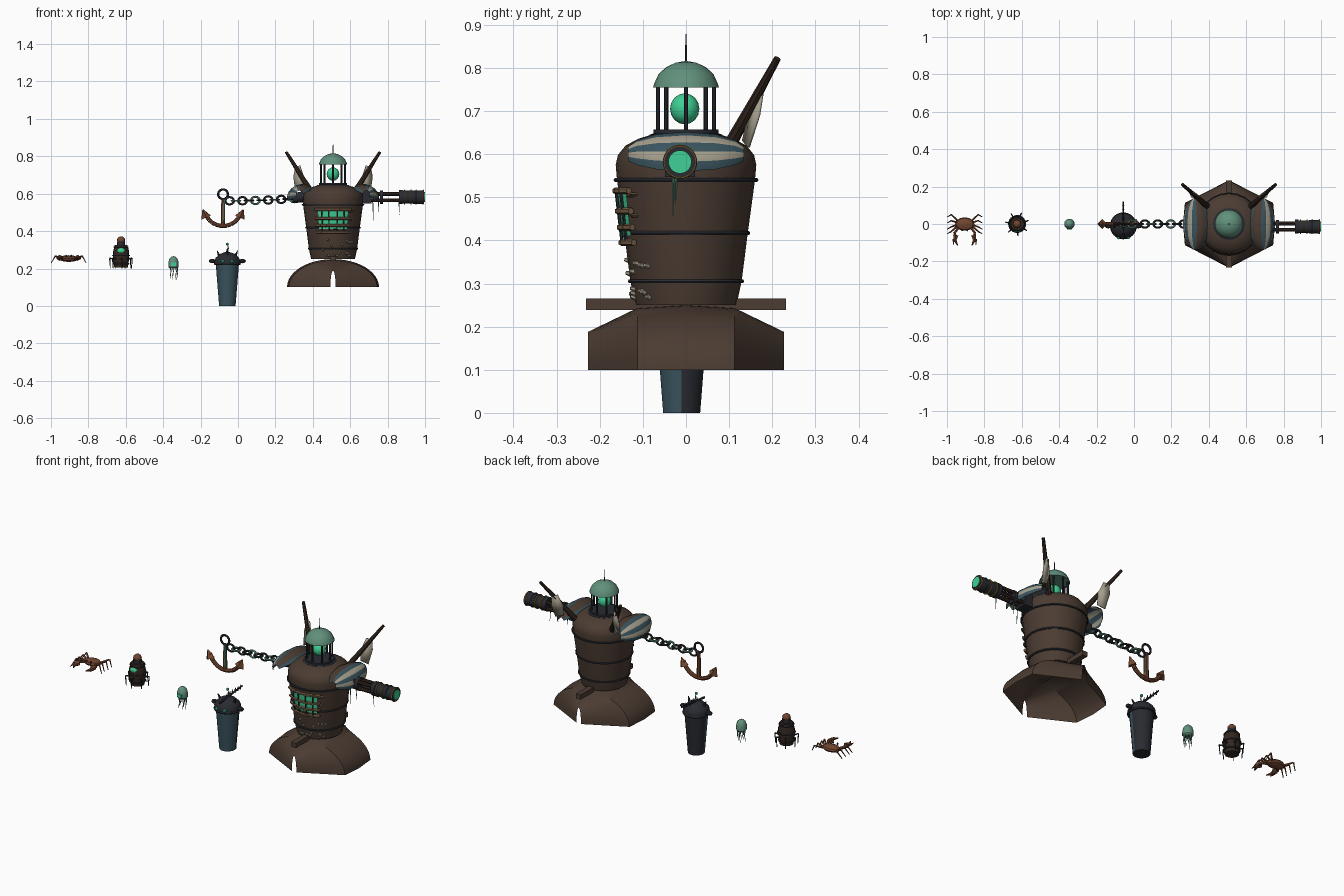
import bpy, bmesh, random
from math import sin, cos, pi, radians
from mathutils import Vector, Matrix

cube = bpy.data.objects.get("Cube")
if cube:
    bpy.data.objects.remove(cube, do_unlink=True)
random.seed(4)
made = []
V = Vector


def material(name, r, g, b):
    m = bpy.data.materials.new(name)
    m.use_nodes = True
    m.diffuse_color = (r, g, b, 1)
    m.node_tree.nodes["Principled BSDF"].inputs["Base Color"].default_value = (r, g, b, 1)
    return m


wood = material("brown wood", .071, .045, .032)
dark_wood = material("dark wood", .034, .02, .014)
metal = material("dark iron", .022, .024, .031)
copper = material("green copper", .12, .28, .2)
glow = material("glowing green", .05, .63, .3)
cream = material("faded cream", .37, .34, .26)
blue = material("sea blue", .042, .088, .112)
rust = material("rust", .17, .06, .029)
gold = material("old brass", .22, .127, .021)
tan = material("pale wood", .18, .112, .062)


def add(name, bm, *mats):
    bmesh.ops.recalc_face_normals(bm, faces=bm.faces)
    me = bpy.data.meshes.new(name)
    bm.to_mesh(me)
    bm.free()
    for m in mats:
        me.materials.append(m)
    ob = bpy.data.objects.new(name, me)
    bpy.context.collection.objects.link(ob)
    made.append(ob)
    return ob


def path(name, pts, r0, r1, mat, n=8):
    """Tapering rod through the given points."""
    bm = bmesh.new()
    k = len(pts) - 1
    for i in range(k):
        a, b = V(pts[i]), V(pts[i + 1])
        m = Matrix.Translation((a + b) / 2) @ (b - a).to_track_quat('Z', 'Y').to_matrix().to_4x4()
        bmesh.ops.create_cone(bm, cap_ends=True, segments=n, depth=(b - a).length, matrix=m,
                              radius1=r0 + (r1 - r0) * i / k, radius2=r0 + (r1 - r0) * (i + 1) / k)
    return add(name, bm, mat)


def ball(name, c, size, mat, n=16):
    bm = bmesh.new()
    bmesh.ops.create_uvsphere(bm, u_segments=n, v_segments=n // 2, radius=1,
                              matrix=Matrix.Translation(c) @ Matrix.Diagonal((*size, 1)))
    return add(name, bm, mat)


def box(name, c, size, mat):
    bm = bmesh.new()
    bmesh.ops.create_cube(bm, size=1, matrix=Matrix.Translation(c) @ Matrix.Diagonal((*size, 1)))
    return add(name, bm, mat)


def skin(rows, closed):
    """Bridge equal rows of points with quads."""
    bm = bmesh.new()
    rows = [[bm.verts.new(p) for p in row] for row in rows]
    for a, b in zip(rows, rows[1:]):
        n = len(a)
        for i in range(n if closed else n - 1):
            j = (i + 1) % n
            bm.faces.new((a[i], a[j], b[j], b[i]))
    return bm


def lathe(name, c, prof, mat, n=24):
    rows = [[(c[0] + r * cos(2 * pi * i / n), c[1] + r * sin(2 * pi * i / n), c[2] + z)
             for i in range(n)] for r, z in prof]
    bm = skin(rows, True)
    bmesh.ops.holes_fill(bm, edges=[e for e in bm.edges if e.is_boundary], sides=n)
    bmesh.ops.remove_doubles(bm, verts=bm.verts, dist=1e-5)
    return add(name, bm, mat)


def ring(name, c, R, r, mat, axis='Z', n=24, stretch=1):
    rot = {'Z': Matrix(), 'X': Matrix.Rotation(pi / 2, 4, 'Y'), 'Y': Matrix.Rotation(pi / 2, 4, 'X')}[axis]
    rows = [[Matrix.Translation(c) @ rot @ V(((R + r * cos(2 * pi * j / 6)) * cos(2 * pi * i / n) * (1 if axis == 'X' else stretch),
             (R + r * cos(2 * pi * j / 6)) * sin(2 * pi * i / n), r * sin(2 * pi * j / 6)))
             for j in range(6)] for i in list(range(n)) + [0]]
    bm = skin(rows, True)
    bmesh.ops.remove_doubles(bm, verts=bm.verts, dist=1e-5)
    return add(name, bm, mat)


def hull(name, m, sections, n, mats, rule):
    """Upturned boat: half-ellipse sections (y, half width, height)."""
    bm = skin([[m @ V((w * cos(pi * i / n), y, h * sin(pi * i / n))) for i in range(n + 1)]
               for y, w, h in sections], False)
    for k, f in enumerate(bm.faces):
        f.material_index = rule[k % n]
    return add(name, bm, *mats)


X = .508
# Upturned boat base with keel beam
hull("boat_base", Matrix.Translation((X, 0, .1)),
     [(-.227, .014, .088), (-.113, .236, .143), (0, .246, .15), (.113, .236, .143), (.227, .014, .088)],
     24, [wood], [0] * 24)
box("keel_beam", (X, 0, .252), (.03, .464, .026), wood)

# Barrel body and hoops
lathe("barrel_body", (X, 0, 0), [(.117, .25), (.129, .305), (.143, .415), (.16, .54), (.163, .575),
      (.158, .598), (.14, .62), (.11, .636), (.08, .645)], wood)
for z, r in ((.305, .13), (.417, .144), (.54, .163)):
    ring("barrel_hoop", (X, 0, z), r, .005, metal)

# Glowing mouth with slats and bars
def front(deg, r, z):
    return (X + r * sin(radians(deg)), -r * cos(radians(deg)), z)


add("mouth_glow", skin([[front(d, .148 + (z - .41) * .12, z) for d in range(-30, 31, 10)] for z in (.41, .51)], False), glow)
for z in (.395, .43, .468, .515):
    path("mouth_slat", [front(d, .151 + (z - .41) * .12, z) for d in range(-36, 37, 12)], .008, .008, tan, 6)
for d in (-22, -8, 8, 22):
    path("mouth_bar", [front(d, .15, .4), front(d, .163, .51)], .004, .004, metal, 6)

# Barnacles and shelf fungus
for i in range(16):
    d, z = random.uniform(-30, 55), random.uniform(.258, .36)
    r = .117 + (z - .25) * .17
    path("barnacle", [front(d, r - .004, z), front(d, r + .011, z + .003)], .008, .004, cream, 6)
for i in range(6):
    d, z = random.uniform(-45, 45), random.uniform(.36, .53)
    ball("shelf_fungus", front(d, .14 + (z - .415) * .13, z), (.014, .014, .005), tan, 8)

# Lantern head
lathe("lantern_base", (X, 0, 0), [(.085, .636), (.085, .645), (.075, .648), (.075, .657)], metal)
for i in range(8):
    a = pi * i / 4 + pi / 2
    p = (X + .065 * cos(a), .065 * sin(a))
    path("lantern_post", [(*p, .65), (*p, .76)], .005, .005, metal)
lathe("lantern_dome", (X, 0, .755), [(.076, 0), (.074, .008), (.064, .03), (.046, .047), (.024, .057), (.001, .061)], copper)
path("lantern_spire", [(X, 0, .81), (X, 0, .878)], .003, .001, metal, 6)
ball("lantern_light", (X, -.003, .705), (.034, .034, .036), glow)

# Mirrored boat shoulders, masts and torn sails
for s, side in ((1, "left"), (-1, "right")):
    flip = Matrix.Translation((X, 0, 0)) @ Matrix.Diagonal((s, 1, 1, 1))
    hull(side + "_shoulder", flip @ Matrix.Translation((.175, 0, .592)) @ Matrix.Rotation(radians(25), 4, 'Y'),
         [(-.135, .018, .026), (-.115, .04, .04), (-.07, .064, .052), (0, .075, .057),
          (.07, .064, .052), (.115, .04, .04), (.135, .018, .026)],
         8, [blue, cream, wood], [0, 1, 0, 1, 0, 2, 2, 0])
    path(side + "_mast", [flip @ V((.11, .09, .6)), flip @ V((.25, .212, .822))], .016, .008, dark_wood)
    bm = bmesh.new()
    bm.faces.new([bm.verts.new(flip @ V(p)) for p in
                  ((.175, .165, .75), (.2, .18, .74), (.21, .172, .69), (.2, .148, .615), (.16, .135, .63), (.155, .148, .69))])
    sail = add(side + "_sail", bm, cream)
    sail.modifiers.new("cloth", 'SOLIDIFY').thickness = .006

# Cannon arm
Y, Z = -.014, .582
box("cannon_mount", (.69, Y, Z), (.05, .07, .07), metal)
for i in range(4):
    a = pi / 4 + pi * i / 2
    p = (Y + .024 * cos(a), Z + .024 * sin(a))
    path("cannon_tube", [(.68, *p), (.9, *p)], .01, .01, dark_wood)
for x0, x1, r, m in ((.76, .775, .036, metal), (.86, .88, .038, metal), (.88, .935, .034, metal),
                     (.935, .995, .036, metal), (.995, .999, .027, glow)):
    path("cannon_section", [(x0, Y, Z), (x1, Y, Z)], r, r, m, 20)
for x, m in ((.89, gold), (.925, gold), (.99, gold), (.952, metal)):
    ring("cannon_band", (x, Y, Z), .036, .004, m, 'X')
for x, y, drop in ((.72, -.03, .1), (.75, -.022, .06), (.86, -.025, .07)):
    path("hanging_weed", [(x, y, .555), (x + .004, y, .555 - drop)], .003, .001, copper, 5)

# Chain arm and anchor
path("chain_socket", [(.29, 0, .575), (.36, 0, .585)], .026, .03, metal, 12)
for i in range(11):
    x = -.045 + i * .0345
    ring("chain_link", (x, 0, .562 + .012 * (i / 10) ** 2), .02, .0055, copper if i % 3 == 1 else metal,
         'Y' if i % 2 == 0 else 'Z', 12, 1.15)
AX = -.08
ring("anchor_ring", (AX, 0, .597), .026, .006, metal, 'Y')
path("anchor_shank", [(AX, 0, .575), (AX, 0, .43)], .009, .012, rust)
path("anchor_growth", [(AX + .006, -.008, .57), (AX + .004, -.009, .45)], .005, .006, copper, 6)
path("anchor_arms", [(AX + .1 * sin(radians(d)), 0, .527 - .1 * cos(radians(d))) for d in range(-72, 73, 12)], .011, .011, rust)
for s in (-1, 1):
    path("anchor_fluke", [(AX + s * .09, 0, .472), (AX + s * .108, 0, .515)], .028, .003, rust, 4)

# Bin creature
B = V((-.057, -.01, 0))
can = lathe("bin_body", B, [(.044, 0), (.062, .225)], metal, 14)
can.data.materials.append(blue)
for f in can.data.polygons:
    f.material_index = int(f.normal.y < -.2)
lathe("bin_lid", B, [(.068, .222), (.07, .24), (.062, .258), (.04, .278), (.012, .288)], metal, 14)
ring("bin_rim", B + V((0, 0, .225)), .066, .006, metal)
for s in (-1, 1):
    ball("bin_fin", B + V((s * .08, 0, .24)), (.02, .014, .012), metal, 8)
    path("bin_horn", [B + V((s * .04, 0, .26)), B + V((s * .055, -.01, .295))], .01, .002, metal, 6)
    ball("bin_eye", B + V((s * .025, -.062, .238)), (.01, .01, .01), glow, 8)
path("bin_spine", [B + V((0, -.07, .28)), B + V((0, .13, .3))], .007, .004, metal, 6)
for i in range(6):
    y = -.01 + i * .024
    path("bin_spine_tooth", [B + V((0, y, .288)), B + V((0, y + .008, .312))], .007, .001, metal, 4)
path("bin_feeler", [B + V((0, 0, .28)), B + V((.006, 0, .31)), B + V((0, 0, .328))], .003, .002, copper, 6)
ball("bin_feeler_light", B + V((0, 0, .33)), (.008, .008, .008), glow, 8)

# Jellyfish
J = V((-.345, 0, 0))
lathe("jelly_bell", J, [(.02, .2), (.027, .208), (.028, .23), (.022, .252), (.01, .263), (.001, .266)], copper, 14)
box("jelly_face", J + V((0, -.026, .222)), (.026, .008, .018), glow)
for i in range(7):
    a = 2 * pi * i / 7
    p = J + V((.019 * cos(a), .019 * sin(a), 0))
    path("jelly_tentacle", [p + V((0, 0, .21)), p + V((.004, 0, .18)), p + V((-.002, 0, .14 + .02 * (i % 2)))], .004, .001, copper, 5)

# Keg creature
K = V((-.625, 0, 0))
lathe("keg_body", K, [(.036, .205), (.043, .25), (.043, .29), (.034, .325)], dark_wood, 14)
for z, r in ((.225, .04), (.27, .044), (.315, .037)):
    ring("keg_hoop", K + V((0, 0, z)), r, .004, metal)
ball("keg_face", K + V((0, -.034, .295)), (.022, .012, .016), glow, 12)
lathe("keg_head", K, [(.022, .325), (.022, .345)], metal, 12)
ball("keg_cap", K + V((0, 0, .352)), (.022, .022, .02), rust, 12)
for i in range(7):
    a = 2 * pi * i / 7 + .3
    d = V((cos(a), sin(a), 0))
    path("keg_leg", [K + d * .036 + V((0, 0, .25)), K + d * .062 + V((0, 0, .255)), K + d * .058 + V((0, 0, .2))], .005, .002, metal, 5)

# Crab
C = V((-.905, 0, .253))
ball("crab_shell", C, (.052, .036, .018), rust, 12)
for s in (-1, 1):
    for y0, y1 in ((.02, .05), (.008, .018), (-.004, -.015), (-.012, -.04)):
        path("crab_leg", [C + V((s * .04, y0, 0)), C + V((s * .072, y1, .014)), C + V((s * .093, y1 - .012, -.022))], .006, .002, rust, 5)
    path("crab_arm", [C + V((s * .035, -.022, 0)), C + V((s * .056, -.05, .006)), C + V((s * .045, -.07, .004))], .007, .008, rust, 6)
    path("crab_claw", [C + V((s * .048, -.06, .004)), C + V((s * .052, -.085, .004)), C + V((s * .038, -.115, .002))], .016, .003, rust, 6)
    path("crab_pincer", [C + V((s * .06, -.08, .004)), C + V((s * .06, -.112, .002))], .007, .001, rust, 5)
    ball("crab_eye", C + V((s * .014, -.034, .014)), (.005, .005, .007), metal, 8)

# Smooth the round parts, keep edges sharp
for ob in bpy.context.selected_objects:
    ob.select_set(False)
for ob in made:
    ob.select_set(True)
bpy.context.view_layer.objects.active = made[0]
bpy.ops.object.shade_smooth_by_angle(angle=radians(32))
